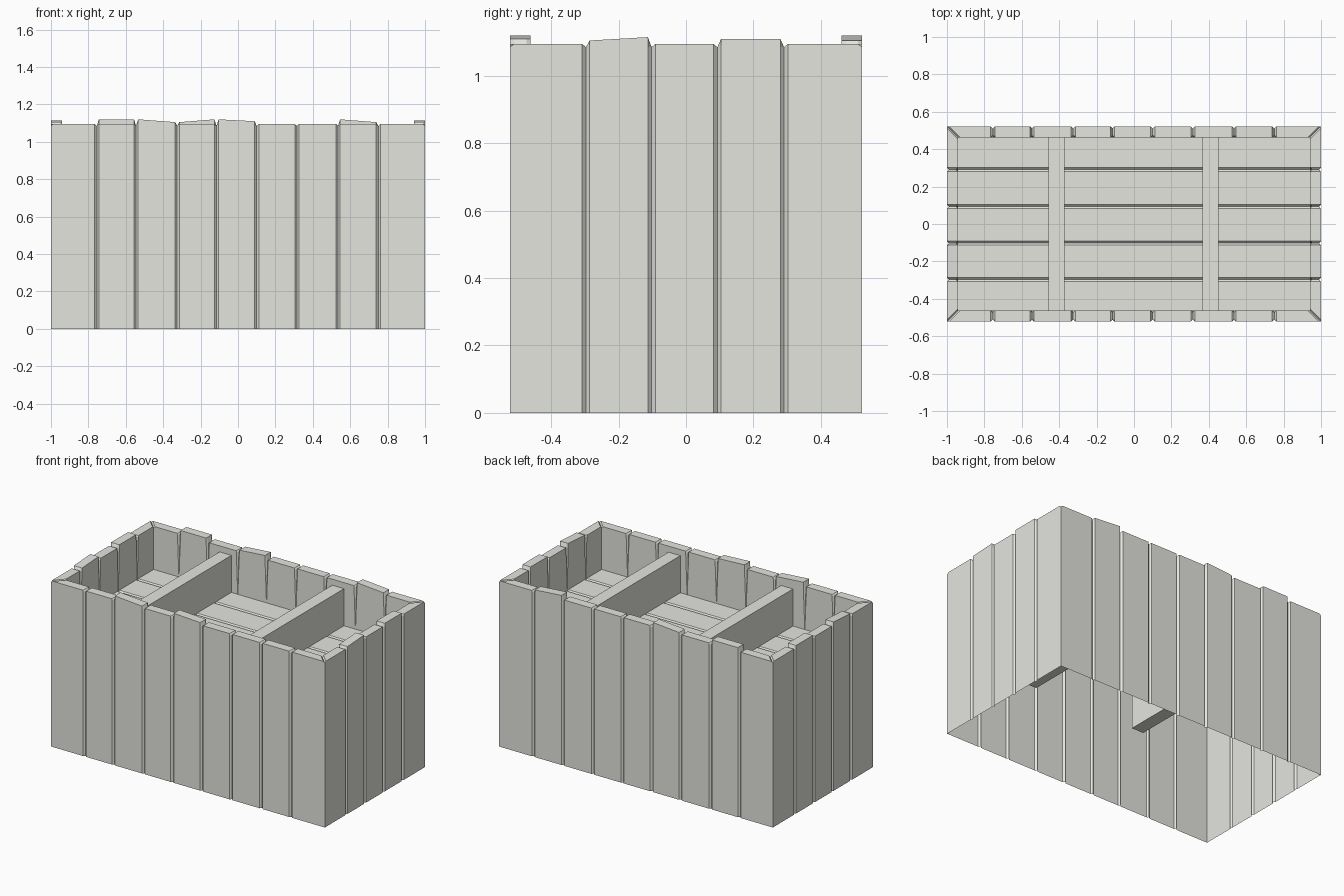
import bpy, bmesh
from math import pi
from mathutils import Matrix, Vector

if "Cube" in bpy.data.objects:
    bpy.data.objects.remove(bpy.data.objects["Cube"], do_unlink=True)

wood = bpy.data.materials.new("pale grey wood")
wood.use_nodes = True
COLOUR = (0.78, 0.78, 0.74, 1)
wood.diffuse_color = COLOUR
wood.node_tree.nodes["Principled BSDF"].inputs["Base Color"].default_value = COLOUR

HALF_X, HALF_Y = 1.0, 0.522
THICK = 0.06
CUT = 0.011       # chamfer along plank edges
SHOULDER = 1.085  # bottom of the notch between plank tops
TOP = 1.095
FLOOR_TOP = 0.81
LINING = 0.79     # the inner faces of the walls end just under the floor


def loft(name, rings, matrix, open_sides=(), capped=True):
    """Skin through matching rings; open_sides are left out of the first band."""
    bm = bmesh.new()
    loops = [[bm.verts.new(matrix @ Vector(p)) for p in ring] for ring in rings]
    n = len(loops[0])
    for band, (low, high) in enumerate(zip(loops, loops[1:])):
        for i in range(n):
            if band == 0 and i in open_sides:
                continue
            j = (i + 1) % n
            bm.faces.new((low[i], low[j], high[j], high[i]))
    bm.faces.new(loops[-1])
    if capped:
        bm.faces.new(loops[0])
    bmesh.ops.remove_doubles(bm, verts=bm.verts, dist=0.0001)
    bmesh.ops.recalc_face_normals(bm, faces=bm.faces)
    mesh = bpy.data.meshes.new(name)
    bm.to_mesh(mesh)
    bm.free()
    mesh.materials.append(wood)
    obj = bpy.data.objects.new(name, mesh)
    bpy.context.collection.objects.link(obj)


def plank_end(u, s, mitred, top):
    """Foot, shoulder and top points of one plank end, outside to inside."""
    if mitred:
        level = [(CUT, 0), (0, 0), (THICK, THICK), (THICK + CUT, THICK)]
        foot_in = THICK
        crown = [(CUT, 0), (CUT, 0), (THICK + CUT, THICK), (THICK + CUT, THICK)]
    else:
        level = [(CUT, 0), (0, CUT), (0, THICK - CUT), (CUT, THICK)]
        foot_in = 0
        crown = [(CUT, d) for _, d in level]
    foot = [(x, d, 0) for x, d in level[:2]] + [(foot_in, THICK, LINING)] * 2
    shoulder = [(x, d, SHOULDER) for x, d in level]
    crown = [(x, d, top) for x, d in crown]
    return [[(u + s * x, d, z) for x, d, z in ring] for ring in (foot, shoulder, crown)]


def wall(name, seams, half, offset, angle, raised):
    """Row of upright planks; raised maps plank number to its two top heights."""
    edges = [-half] + seams + [half]
    count = len(edges) - 1
    turn = Matrix.Rotation(angle, 4, "Z") @ Matrix.Translation((0, -offset, 0))
    for i, (a, b) in enumerate(zip(edges, edges[1:])):
        left, right = raised.get(i, (TOP, TOP))
        start = plank_end(a, 1, i == 0, left)
        finish = plank_end(b, -1, i == count - 1, right)
        rings = [p + q[::-1] for p, q in zip(start, finish)]
        loft(f"{name}_plank_{i + 1}", rings, turn, open_sides=(1, 5), capped=False)


# Outer walls, hollow below the floor
long_seams = [-0.755, -0.545, -0.325, -0.115, 0.1, 0.315, 0.535, 0.75]
short_seams = [-0.297, -0.102, 0.093, 0.291]
wall("front", long_seams, HALF_X, HALF_Y, 0, {2: (1.12, 1.105), 4: (1.12, 1.11)})
wall("back", [-u for u in reversed(long_seams)], HALF_X, HALF_Y, pi,
     {1: (1.105, 1.12), 5: (1.12, 1.105), 7: (1.12, 1.12)})
wall("right", short_seams, HALF_Y, HALF_X, pi / 2,
     {1: (1.105, 1.115), 3: (1.11, 1.11)})
wall("left", [-u for u in reversed(short_seams)], HALF_Y, HALF_X, -pi / 2,
     {1: (1.11, 1.11), 3: (1.115, 1.105)})

# Raised inner floor of lengthwise planks, tucked into the walls
FLOOR_DEPTH = 0.03
end_x, end_y = HALF_X - THICK / 2, HALF_Y - THICK / 2
lay_flat = Matrix(((0, 0, 1, 0), (1, 0, 0, 0), (0, -1, 0, FLOOR_TOP), (0, 0, 0, 1)))
floor_edges = [-end_y] + short_seams + [end_y]
for i, (a, b) in enumerate(zip(floor_edges, floor_edges[1:])):
    ring = [(a + CUT, 0), (a, CUT), (a, FLOOR_DEPTH),
            (b, FLOOR_DEPTH), (b, CUT), (b - CUT, 0)]
    loft(f"floor_plank_{i + 1}",
         [[(u, d, w) for u, d in ring] for w in (-end_x, end_x)], lay_flat)

# Two deep cross boards
inside_y = HALF_Y - THICK
for side, x in (("right", -0.415), ("left", 0.408)):
    h = 0.043
    rings = [[(x - h, -inside_y, z), (x + h, -inside_y, z),
              (x + h, inside_y, z), (x - h, inside_y, z)] for z in (0.52, 1.055)]
    loft(f"cross_board_{side}", rings, Matrix.Identity(4))
